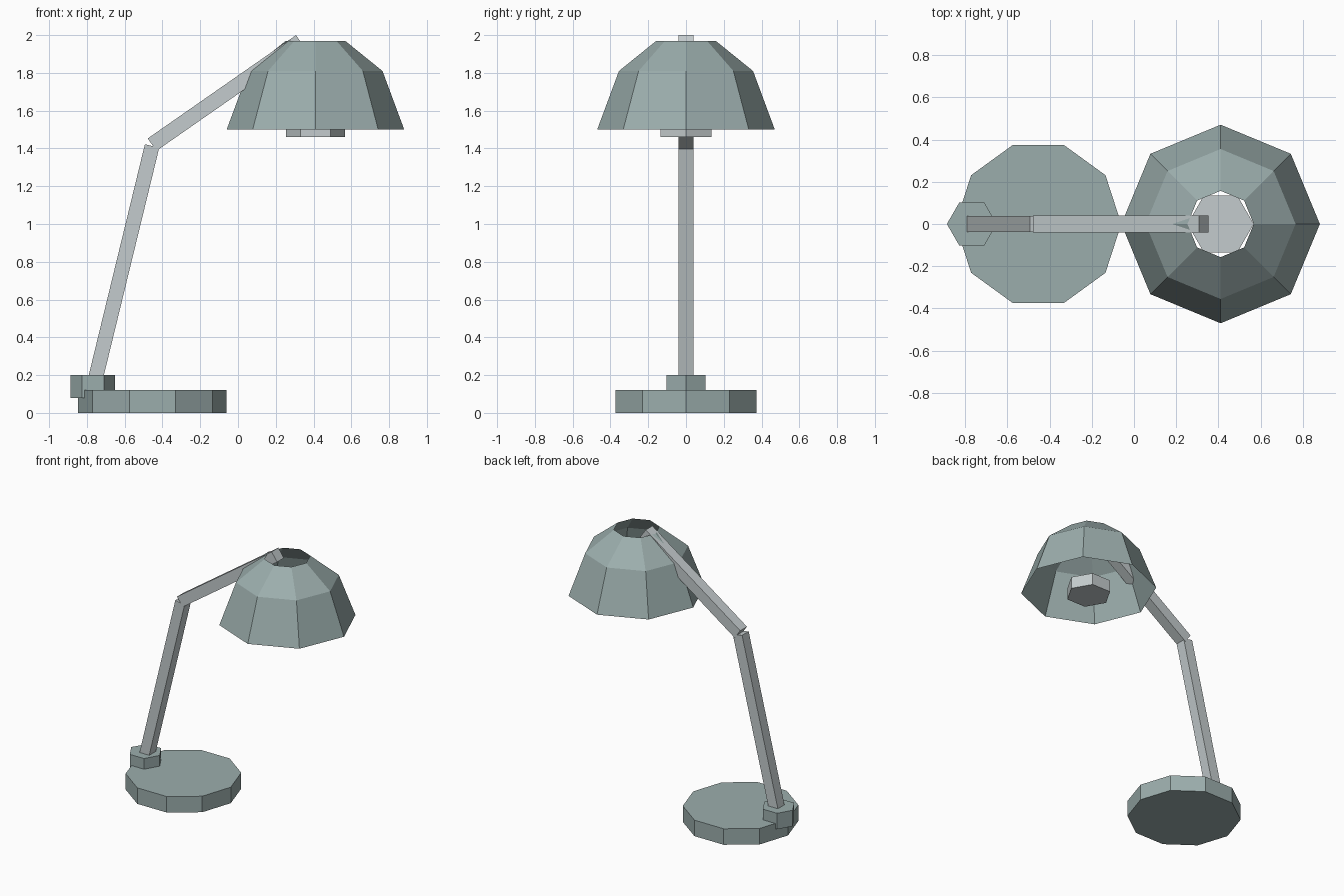
import bpy
import bmesh
import math
from mathutils import Vector

cube = bpy.data.objects.get("Cube")
if cube:
    bpy.data.objects.remove(cube, do_unlink=True)


def make_material(name, color):
    mat = bpy.data.materials.new(name)
    mat.use_nodes = True
    mat.diffuse_color = color
    mat.node_tree.nodes["Principled BSDF"].inputs["Base Color"].default_value = color
    return mat


enamel = make_material("grey_green_enamel", (0.33, 0.42, 0.415, 1))
metal = make_material("pale_metal", (0.55, 0.60, 0.61, 1))


def add_object(name, bm, mat):
    mesh = bpy.data.meshes.new(name)
    bm.to_mesh(mesh)
    bm.free()
    mesh.materials.append(mat)
    obj = bpy.data.objects.new(name, mesh)
    bpy.context.collection.objects.link(obj)
    return obj


def stack_rings(name, x, sides, profile, mat, capped=True):
    """Loft regular polygons given as (radius, height), corners on the x axis."""
    bm = bmesh.new()
    rings = []
    for radius, z in profile:
        angles = [math.tau * i / sides for i in range(sides)]
        rings.append([bm.verts.new((x + radius * math.cos(a), radius * math.sin(a), z))
                      for a in angles])
    for low, high in zip(rings, rings[1:]):
        for i in range(sides):
            j = (i + 1) % sides
            bm.faces.new((low[i], low[j], high[j], high[i]))
    if capped:
        bm.faces.new(rings[0][::-1])
        bm.faces.new(rings[-1])
    return add_object(name, bm, mat)


def arm(name, start, end, width, mat):
    """Square bar between two points of the xz plane."""
    a, b = Vector((start[0], 0, start[1])), Vector((end[0], 0, end[1]))
    bm = bmesh.new()
    bmesh.ops.create_cube(bm, size=1)
    bmesh.ops.scale(bm, vec=((b - a).length, width, width), verts=bm.verts)
    obj = add_object(name, bm, mat)
    obj.location = (a + b) / 2
    obj.rotation_euler.y = -math.atan2(b.z - a.z, b.x - a.x)
    return obj


# Stand
stack_rings("base", -0.453, 10, [(0.393, 0), (0.393, 0.12)], enamel)
stack_rings("arm_socket", -0.768, 6, [(0.118, 0.08), (0.118, 0.2)], enamel)

# Jointed arm
arm("lower_arm", (-0.767, 0.13), (-0.455, 1.413), 0.078, metal)
arm("upper_arm", (-0.455, 1.42), (0.33, 1.967), 0.08, metal)

# Open faceted shade and lamp disc
stack_rings("shade", 0.41, 8, [(0.47, 1.5), (0.355, 1.81), (0.157, 1.97)], enamel, capped=False)
stack_rings("bulb", 0.41, 6, [(0.157, 1.46), (0.157, 1.55)], metal)
